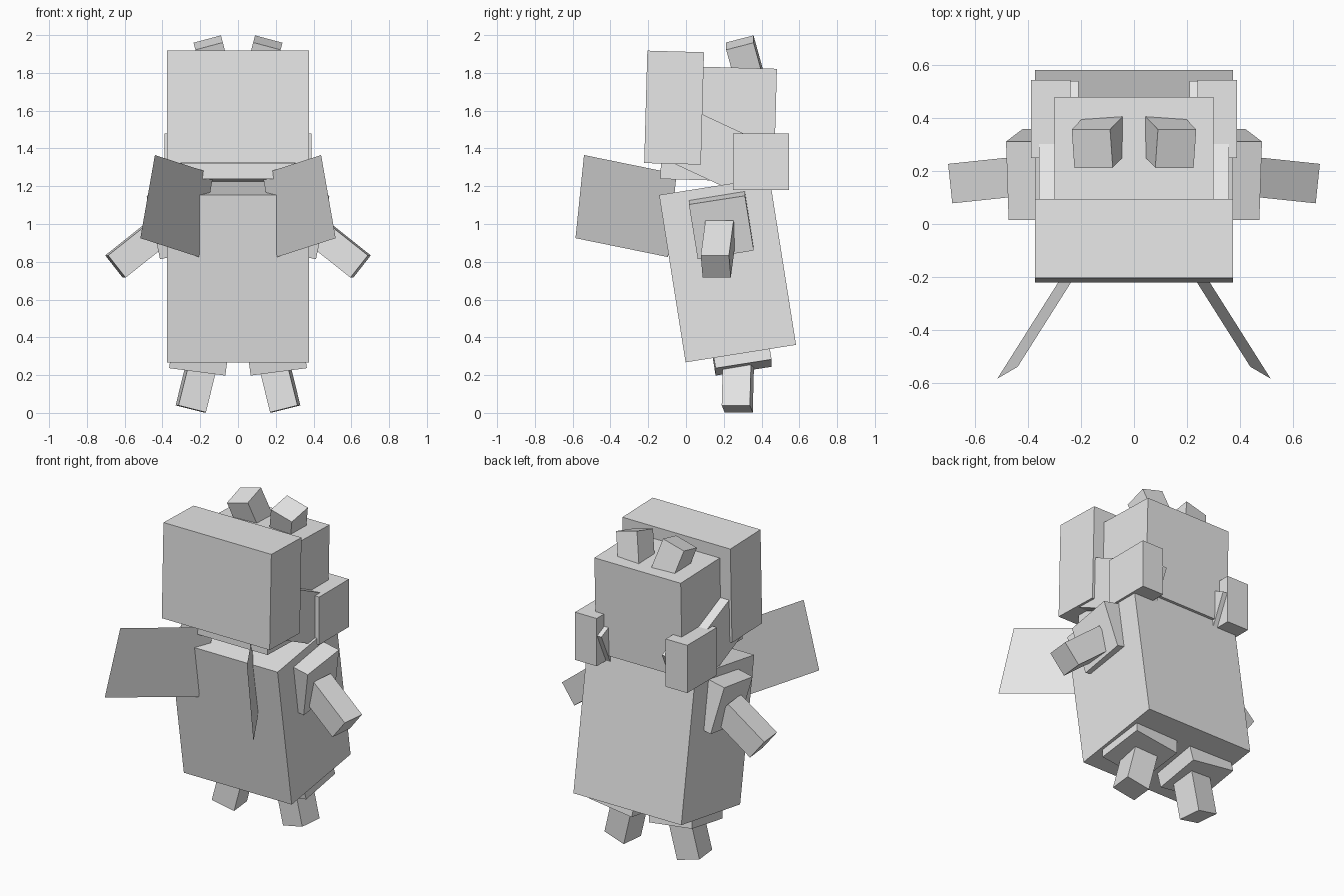
import bpy
from math import radians

cube = bpy.data.objects.get("Cube")
if cube:
    bpy.data.objects.remove(cube, do_unlink=True)

# One plain grey for everything
grey = bpy.data.materials.new("plain_grey")
grey.use_nodes = True
grey.diffuse_color = (0.8, 0.8, 0.8, 1)
grey.node_tree.nodes["Principled BSDF"].inputs["Base Color"].default_value = (0.8, 0.8, 0.8, 1)


def box(name, size, center, tilt=(0, 0, 0)):
    """Box of a given size, tilted in degrees."""
    bpy.ops.mesh.primitive_cube_add(size=1, location=center)
    ob = bpy.context.object
    ob.name = name
    ob.scale = size
    ob.rotation_euler = [radians(a) for a in tilt]
    ob.data.materials.append(grey)
    return ob


def box_pair(name, size, center, tilt=(0, 0, 0)):
    """Mirrored left (+x) and right (-x) boxes."""
    for side, s in (("left", 1), ("right", -1)):
        x, y, z = center
        rx, ry, rz = tilt
        box(f"{side}_{name}", size, (s * x, y, z), (rx, s * ry, s * rz))


def plate_pair(name, corners):
    """Mirrored flat four-sided plates."""
    for side, s in (("left", 1), ("right", -1)):
        pts = [(s * x, y, z) for x, y, z in corners][::s]
        mesh = bpy.data.meshes.new(f"{side}_{name}")
        mesh.from_pydata(pts, [], [range(4)])
        mesh.materials.append(grey)
        ob = bpy.data.objects.new(f"{side}_{name}", mesh)
        bpy.context.collection.objects.link(ob)


# Torso and head
box("body", (0.75, 0.592, 0.897), (0, 0.22, 0.757), (9, 0, 0))
box("head", (0.6, 0.6, 0.6), (0, 0.173, 1.53), (-1.6, 0, 0))
box("face_block", (0.75, 0.3, 0.595), (0, -0.063, 1.616), (-1.6, 0, 0))

# Sides and top of the head
box_pair("cheek", (0.15, 0.6, 0.3), (0.285, 0.205, 1.36), (-25, 0, 0))
box_pair("ear_block", (0.15, 0.295, 0.3), (0.315, 0.397, 1.33))
box_pair("horn", (0.15, 0.15, 0.2), (0.133, 0.311, 1.867), (15, 15, 0))

# Arms
box_pair("shoulder", (0.15, 0.3, 0.3), (0.375, 0.187, 0.997), (9, 12, 0))
box_pair("arm", (0.15, 0.15, 0.3), (0.532, 0.17, 0.868), (0, -51.7, -6))

# Legs
box_pair("thigh", (0.3, 0.3, 0.15), (0.203, 0.293, 0.314), (9, -7.5, 0))
box_pair("foot", (0.15, 0.15, 0.3), (0.214, 0.275, 0.167), (0, -14, -6))

# Flat collar wings spreading forward from the chest
plate_pair("collar_wing", [(0.44, -0.54, 1.365), (0.13, -0.05, 1.265),
                           (0.207, -0.095, 0.825), (0.517, -0.585, 0.925)])
